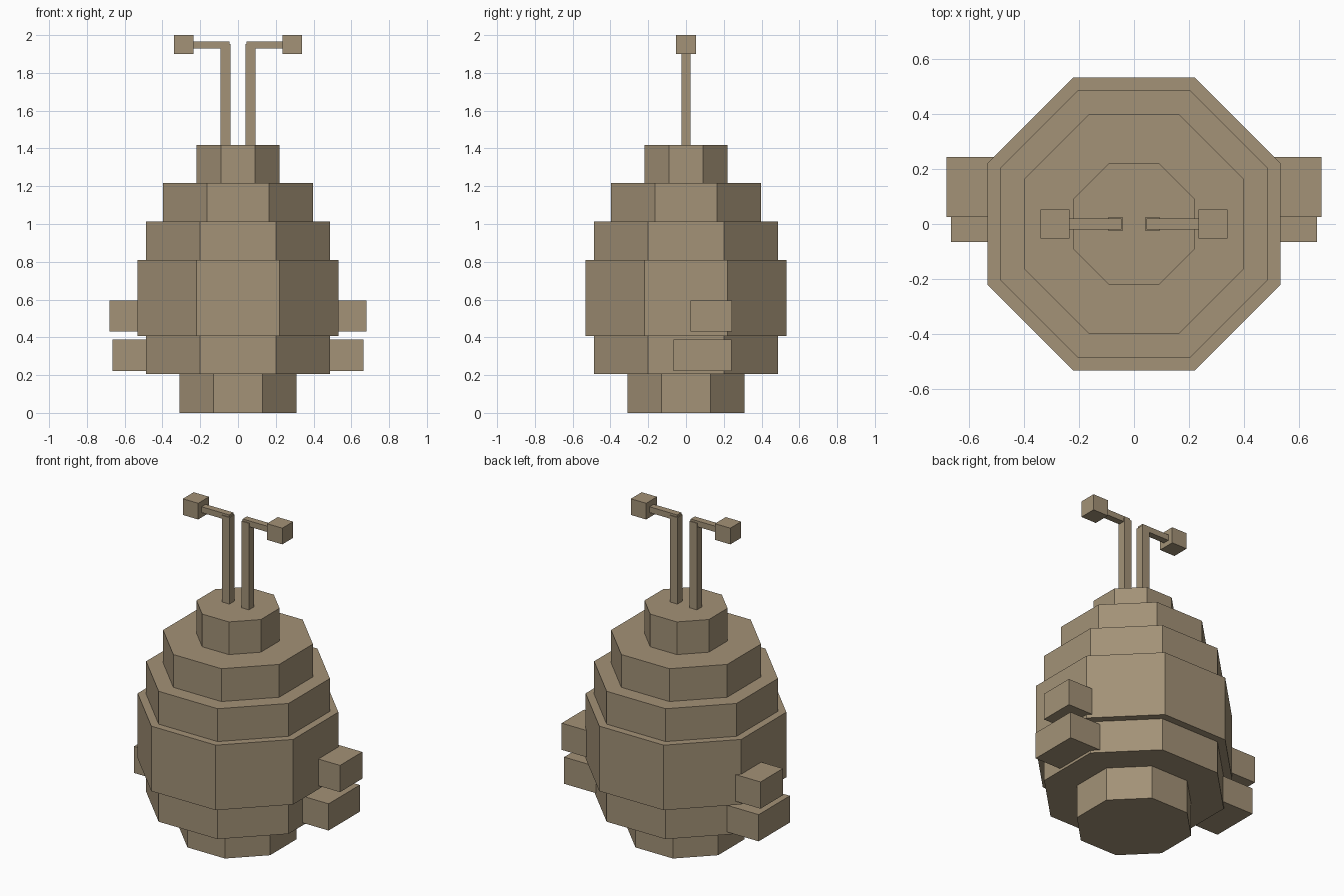
import bpy, math

if "Cube" in bpy.data.objects:
    bpy.data.objects.remove(bpy.data.objects["Cube"])

tan = bpy.data.materials.new("hive_tan")
tan.diffuse_color = (0.366, 0.287, 0.184, 1)
tan.use_nodes = True
tan.node_tree.nodes["Principled BSDF"].inputs["Base Color"].default_value = tan.diffuse_color


def finish(obj, name):
    obj.name = name
    obj.data.materials.append(tan)


def tier(name, apothem, z0, z1):
    """Eight-sided ring with flat sides facing the axes."""
    bpy.ops.mesh.primitive_cylinder_add(
        vertices=8, radius=apothem / math.cos(math.pi / 8), depth=z1 - z0,
        location=(0, 0, (z0 + z1) / 2), rotation=(0, 0, math.pi / 8))
    finish(bpy.context.object, name)


def box(name, x, y, z):
    """Box from (min, max) ranges."""
    bpy.ops.mesh.primitive_cube_add(size=1, location=[sum(r) / 2 for r in (x, y, z)])
    obj = bpy.context.object
    obj.scale = [r[1] - r[0] for r in (x, y, z)]
    bpy.ops.object.transform_apply(location=False, rotation=False, scale=True)
    finish(obj, name)


# Stacked body
tier("base_tier", 0.31, 0.0, 0.207)
tier("lower_tier", 0.487, 0.207, 0.408)
tier("belly_tier", 0.532, 0.408, 0.81)
tier("upper_tier", 0.487, 0.81, 1.013)
tier("shoulder_tier", 0.397, 1.013, 1.216)
tier("top_tier", 0.22, 1.216, 1.418)

# Mirrored side blocks and antennae
PARTS = [
    ("upper_side_block", (0.46, 0.68), (0.025, 0.243), (0.43, 0.595)),
    ("lower_side_block", (0.40, 0.665), (-0.065, 0.24), (0.223, 0.388)),
    ("antenna_stem", (0.041, 0.092), (-0.025, 0.025), (1.41, 1.953)),
    ("antenna_arm", (0.046, 0.24), (-0.02, 0.02), (1.93, 1.966)),
    ("antenna_tip", (0.235, 0.34), (-0.053, 0.053), (1.90, 2.0)),
]
for side, s in (("right", 1), ("left", -1)):
    for name, x, y, z in PARTS:
        box(f"{name}_{side}", sorted(s * v for v in x), y, z)
